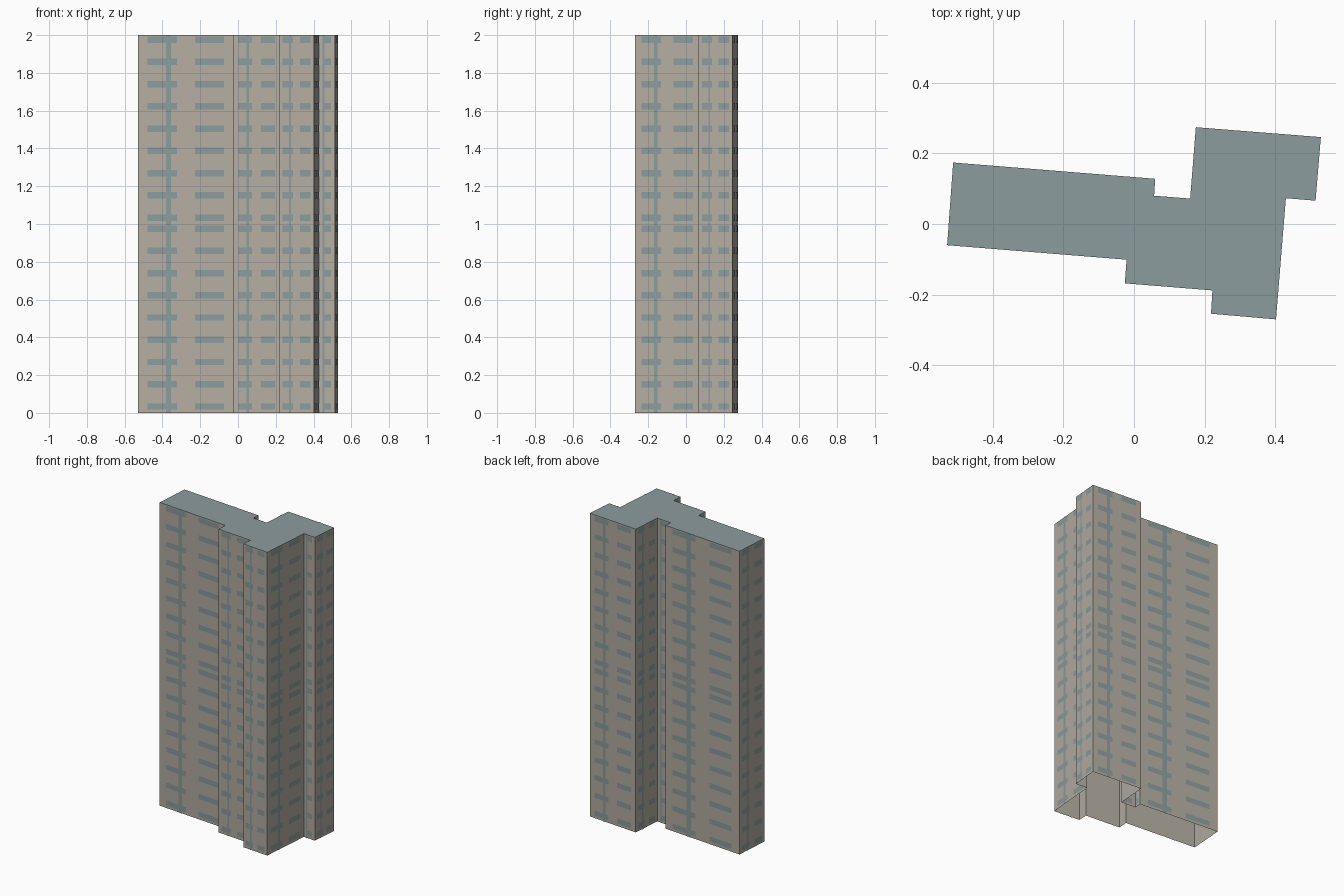
import bpy, bmesh
from mathutils import Vector

if "Cube" in bpy.data.objects:
    bpy.data.objects.remove(bpy.data.objects["Cube"])

HEIGHT = 2.0
OFFSET = 0.0015

# Floor plan, counter-clockwise
PLAN = [(-0.529, -0.06), (-0.021, -0.101), (-0.026, -0.168), (0.222, -0.188),
        (0.218, -0.254), (0.402, -0.27), (0.43, 0.073), (0.514, 0.066),
        (0.529, 0.246), (0.175, 0.274), (0.159, 0.072), (0.057, 0.08),
        (0.06, 0.128), (-0.512, 0.174)]


def material(name, rgb):
    m = bpy.data.materials.new(name)
    m.diffuse_color = (*rgb, 1.0)
    m.use_nodes = True
    m.node_tree.nodes["Principled BSDF"].inputs["Base Color"].default_value = m.diffuse_color
    return m


def make_object(name, bm, mat):
    mesh = bpy.data.meshes.new(name)
    bm.to_mesh(mesh)
    bm.free()
    mesh.materials.append(mat)
    obj = bpy.data.objects.new(name, mesh)
    bpy.context.collection.objects.link(obj)
    return obj


def wall_quad(bm, a, b, u0, u1, z0, z1, out=0.0):
    """Upright rectangle on the wall from a to b, between fractions u0 and u1."""
    d = b - a
    n = Vector((d.y, -d.x, 0)).normalized() * out
    p, q = a + d * u0 + n, a + d * u1 + n
    corners = [(p, z0), (q, z0), (q, z1), (p, z1)]
    bm.faces.new([bm.verts.new((v.x, v.y, z)) for v, z in corners])


tan = material("tan wall", (0.456, 0.418, 0.361))
blue = material("blue grey", (0.262, 0.332, 0.337))

points = [Vector((x, y, 0)) for x, y in PLAN]
sides = list(zip(points, points[1:] + points[:1]))

# Outer walls, open at the bottom
bm = bmesh.new()
for a, b in sides:
    wall_quad(bm, a, b, 0, 1, 0, HEIGHT)
bmesh.ops.remove_doubles(bm, verts=bm.verts, dist=1e-5)
make_object("walls", bm, tan)

# Flat roof
bm = bmesh.new()
bm.faces.new([bm.verts.new((p.x, p.y, HEIGHT)) for p in points])
make_object("roof", bm, blue)

# Window bands: two stacked blocks of nine floors
rows = [block + 0.034 + 0.1177 * floor for block in (0, 1) for floor in range(9)]
windows, strips = bmesh.new(), bmesh.new()
for a, b in sides:
    narrow = (b - a).length < 0.11
    spans = [(0.34, 0.74)] if narrow else [(0.10, 0.405), (0.595, 0.895)]
    strip = (0.21, 0.34) if narrow else (0.29, 0.345)
    for z in rows:
        for u0, u1 in spans:
            wall_quad(windows, a, b, u0, u1, z - 0.017, z + 0.017, OFFSET)
    # Stairwell glazing running the full height
    wall_quad(strips, a, b, *strip, 0.0, HEIGHT, OFFSET * 1.3)
make_object("windows", windows, blue)
make_object("stairwell_strips", strips, blue)
